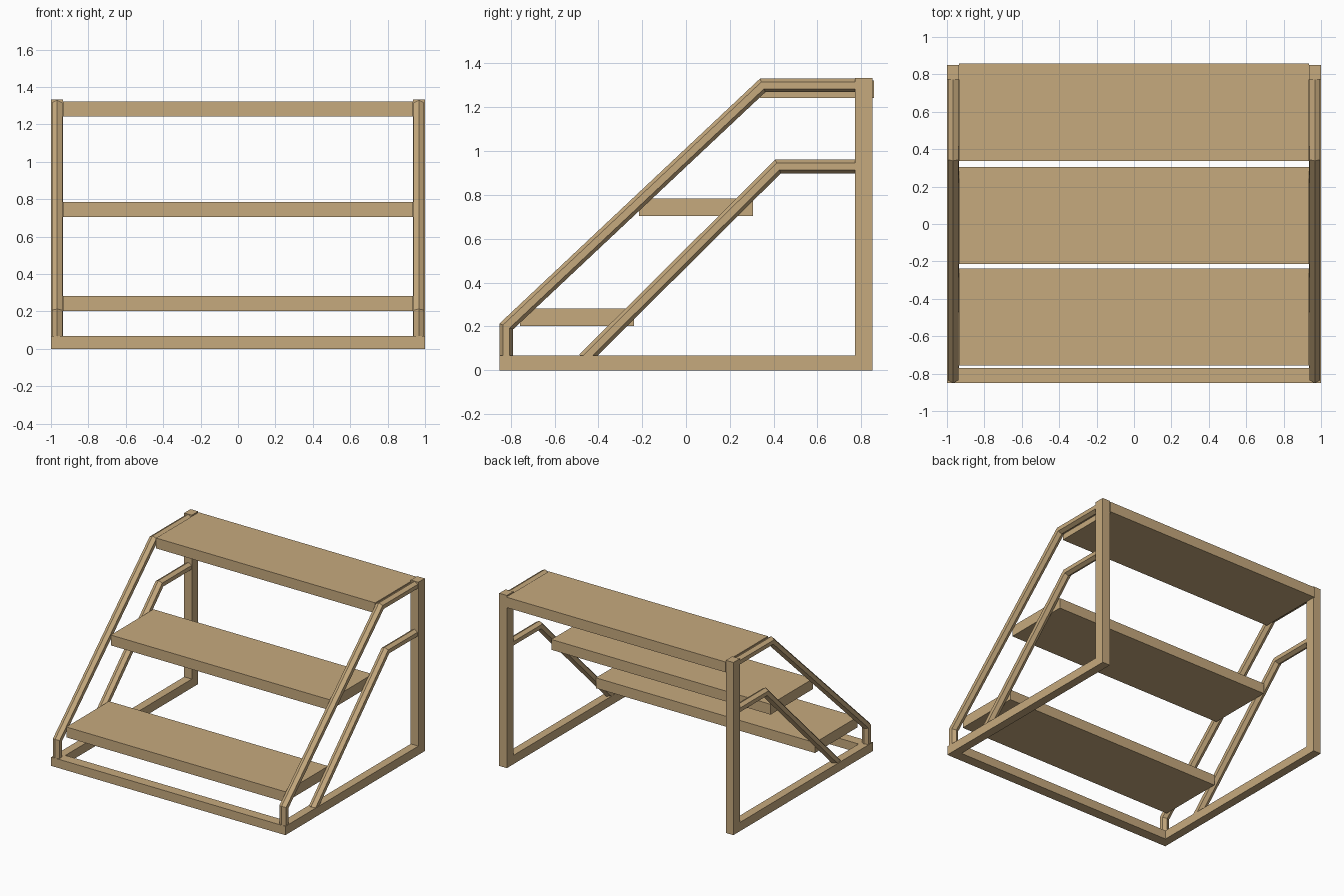
import bpy, bmesh, math
from mathutils import Vector

if "Cube" in bpy.data.objects:
    bpy.data.objects.remove(bpy.data.objects["Cube"])

wood = bpy.data.materials.new("tan wood")
wood.diffuse_color = (0.565, 0.40, 0.208, 1)
wood.use_nodes = True
wood.node_tree.nodes["Principled BSDF"].inputs["Base Color"].default_value = wood.diffuse_color


def finish(name, bm):
    bmesh.ops.recalc_face_normals(bm, faces=bm.faces)
    me = bpy.data.meshes.new(name)
    bm.to_mesh(me)
    bm.free()
    me.materials.append(wood)
    ob = bpy.data.objects.new(name, me)
    bpy.context.collection.objects.link(ob)
    return ob


def box(name, lo, hi):
    bm = bmesh.new()
    bmesh.ops.create_cube(bm, size=1)
    for v in bm.verts:
        v.co = Vector([(a + b) / 2 + c * (b - a) for a, b, c in zip(lo, hi, v.co)])
    return finish(name, bm)


def rail(name, x, path, r=0.031, rx=0.033, sides=6):
    """Six-sided bar swept along a (y, z) path with mitred bends."""
    pts = [Vector(p) for p in path]
    bm = bmesh.new()
    rings = []
    for i, p in enumerate(pts):
        d0 = (p - pts[i - 1]).normalized() if i else (pts[1] - p).normalized()
        d1 = (pts[i + 1] - p).normalized() if i < len(pts) - 1 else d0
        n0 = Vector((-d0.y, d0.x))
        n1 = Vector((-d1.y, d1.x))
        m = (n0 + n1).normalized()
        m /= m.dot(n0)
        ring = []
        for k in range(sides):
            a = 2 * math.pi * k / sides
            q = p + m * r * math.cos(a)
            ring.append(bm.verts.new((x + rx * math.sin(a), q.x, q.y)))
        rings.append(ring)
    for a, b in zip(rings, rings[1:]):
        for k in range(sides):
            j = (k + 1) % sides
            bm.faces.new((a[k], a[j], b[j], b[k]))
    bm.faces.new(rings[0])
    bm.faces.new(rings[-1])
    return finish(name, bm)


# Base front beam
box("base_front_beam", (-1, -0.85, 0), (1, -0.77, 0.068))

# Step boards
for name, y, z in (("lower_step", -0.757, 0.202),
                   ("middle_step", -0.215, 0.705),
                   ("top_step", 0.337, 1.243)):
    box(name, (-0.936, y, z), (0.936, y + 0.52, z + 0.08))

# Side frames: base beam, back post and two bent rails on each side
for side, s in (("left", -1), ("right", 1)):
    x0, x1 = sorted((s * 0.935, s))
    box(side + "_base_beam", (x0, -0.77, 0), (x1, 0.772, 0.068))
    box(side + "_back_post", (x0, 0.772, 0), (x1, 0.85, 1.333))
    rail(side + "_upper_rail", s * 0.967,
         [(-0.82, 0.06), (-0.82, 0.2), (0.35, 1.3), (0.78, 1.3)])
    rail(side + "_lower_rail", s * 0.965,
         [(-0.465, 0.05), (0.42, 0.93), (0.78, 0.93)])
